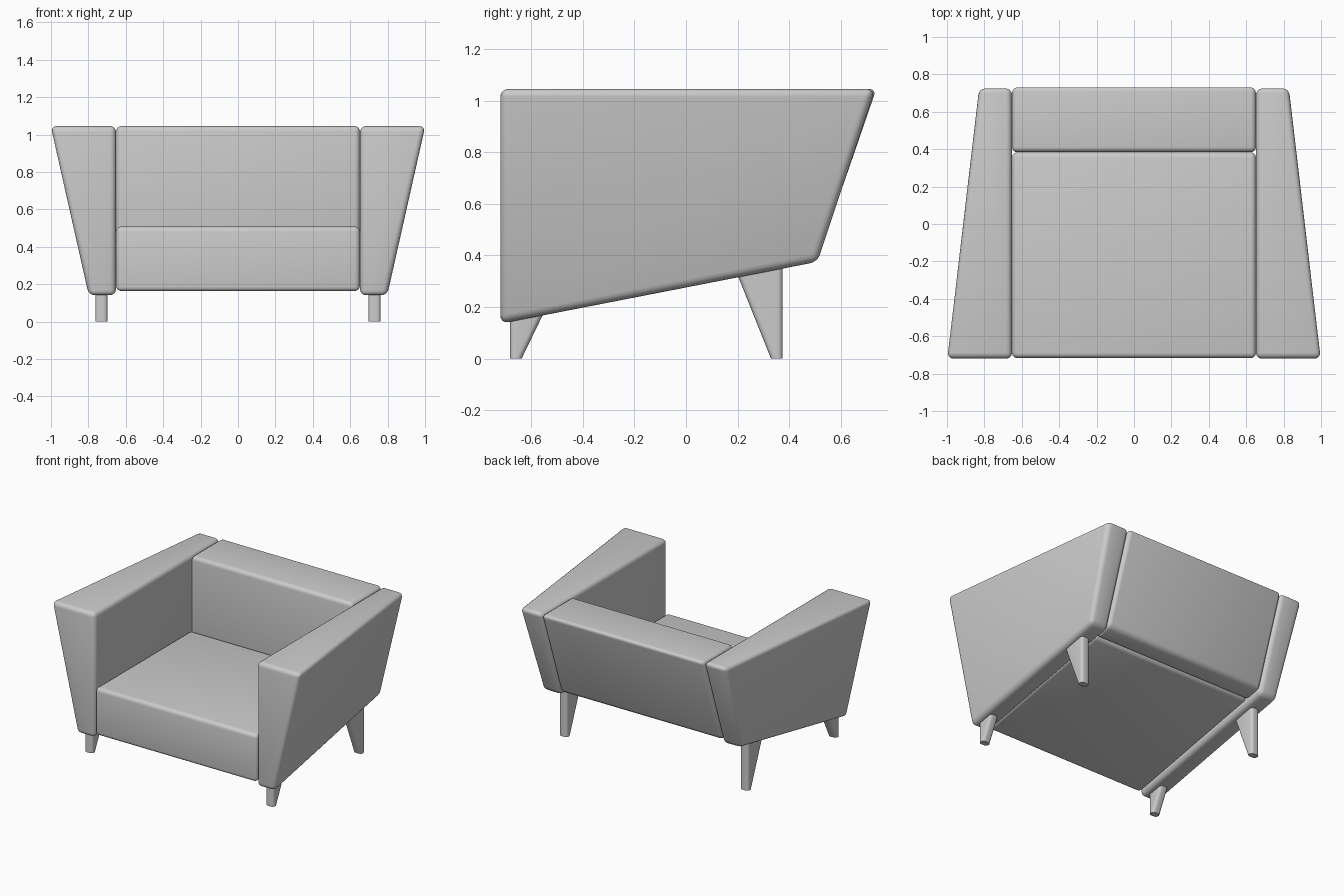
import bpy, bmesh, math

if "Cube" in bpy.data.objects:
    bpy.data.objects.remove(bpy.data.objects["Cube"])


def prism(name, profile, left, right, radius, long_edges_only=False, mirror=False):
    """Loft a (y, z) profile between x positions, then round its edges."""
    bm = bmesh.new()
    a = [bm.verts.new((x, y, z)) for x, (y, z) in zip(left, profile)]
    b = [bm.verts.new((x, y, z)) for x, (y, z) in zip(right, profile)]
    n = len(profile)
    bm.faces.new(a)
    bm.faces.new(b[::-1])
    for i in range(n):
        j = (i + 1) % n
        bm.faces.new((a[i], b[i], b[j], a[j]))
    bmesh.ops.recalc_face_normals(bm, faces=bm.faces[:])
    edges = bm.edges[:]
    if long_edges_only:
        # keep the foot and the hidden top square
        zs = [z for _, z in profile]
        edges = [e for e in edges
                 if {round(v.co.z, 4) for v in e.verts} == {round(min(zs), 4), round(max(zs), 4)}]
    bmesh.ops.bevel(bm, geom=edges, offset=radius, offset_type='OFFSET', segments=4,
                    profile=0.5, affect='EDGES', clamp_overlap=True)
    me = bpy.data.meshes.new(name)
    bm.to_mesh(me)
    bm.free()
    ob = bpy.data.objects.new(name, me)
    bpy.context.collection.objects.link(ob)
    bpy.ops.object.select_all(action='DESELECT')
    ob.select_set(True)
    bpy.context.view_layer.objects.active = ob
    bpy.ops.object.shade_smooth_by_angle(angle=math.radians(32))
    if mirror:
        mod = ob.modifiers.new("Mirror", 'MIRROR')
        mod.use_mirror_merge = False
    return ob


# Arms: flared outward at the top front, constant width at the bottom
arm_profile = [(-0.72, 1.045), (0.733, 1.045), (0.51, 0.375), (-0.72, 0.135)]
prism("arms", arm_profile, [0.652] * 4, [1.005, 0.83, 0.798, 0.798], 0.032, mirror=True)

# Seat: flat top, underside rising towards the back
seat_profile = [(-0.717, 0.508), (0.383, 0.508), (0.383, 0.375), (-0.717, 0.158)]
prism("seat", seat_profile, [-0.652] * 4, [0.652] * 4, 0.028)

# Backrest: vertical front, raked rear
back_profile = [(0.384, 1.045), (0.738, 1.045), (0.515, 0.40), (0.384, 0.375)]
prism("backrest", back_profile, [-0.652] * 4, [0.652] * 4, 0.028)

# Legs: tapered on one side, upright on the other
front_leg = [(-0.682, 0), (-0.637, 0), (-0.54, 0.20), (-0.682, 0.20)]
rear_leg = [(0.375, 0), (0.329, 0), (0.181, 0.37), (0.375, 0.37)]
for name, profile in (("front_legs", front_leg), ("rear_legs", rear_leg)):
    prism(name, profile, [0.697] * 4, [0.763] * 4, 0.02, long_edges_only=True, mirror=True)
